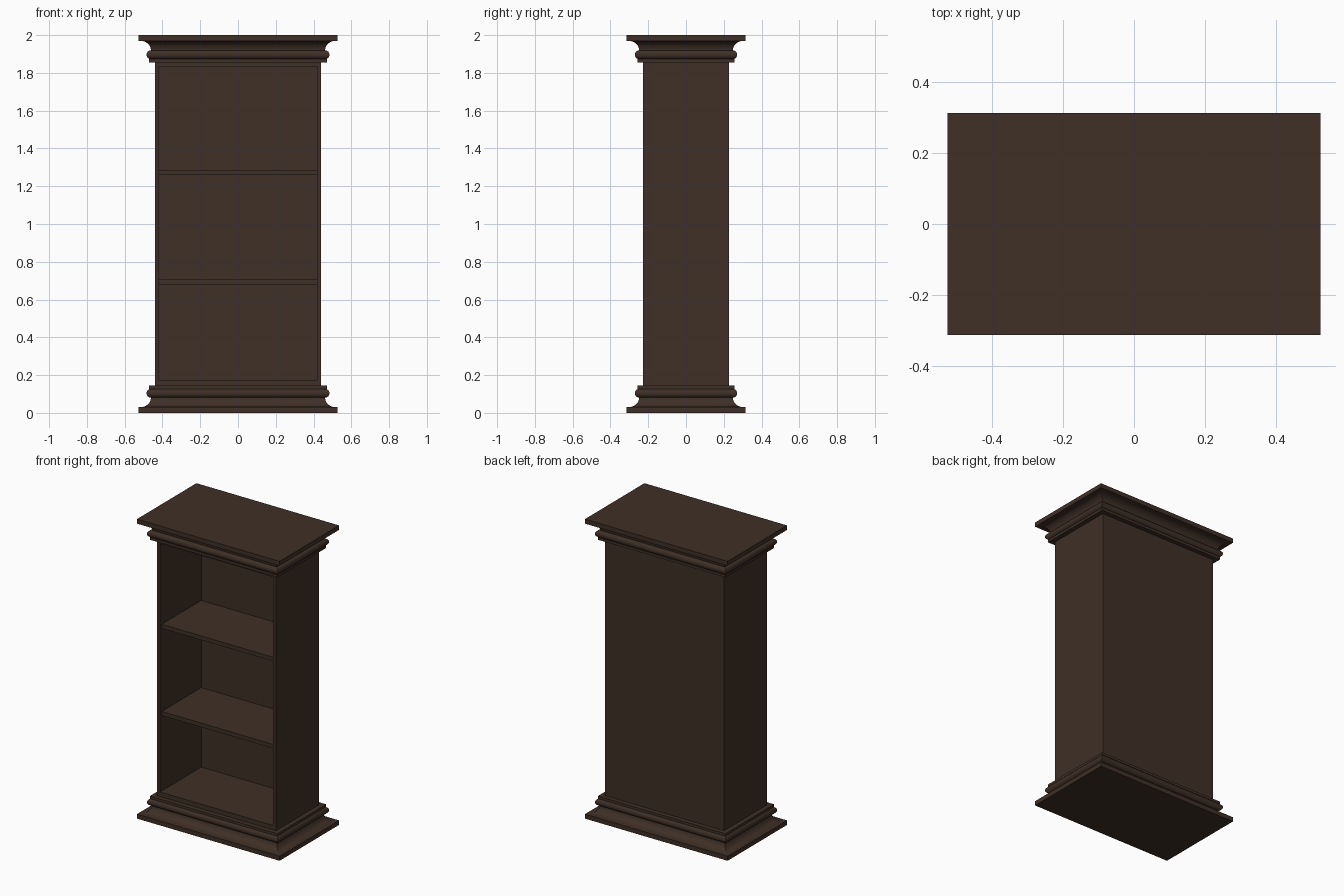
import bpy, bmesh, math

if "Cube" in bpy.data.objects:
    bpy.data.objects.remove(bpy.data.objects["Cube"])

wood = bpy.data.materials.new("dark_brown_wood")
wood.diffuse_color = (0.049, 0.029, 0.019, 1)
wood.use_nodes = True
wood.node_tree.nodes["Principled BSDF"].inputs["Base Color"].default_value = wood.diffuse_color

HX, HY, H = 0.44, 0.227, 2.0      # half width and half depth of the case, height


def loft(name, rings):
    """Skin a stack of four-cornered rings and cap both ends."""
    bm = bmesh.new()
    loops = [[bm.verts.new(p) for p in r] for r in rings]
    for a, b in zip(loops, loops[1:]):
        for i in range(4):
            j = (i + 1) % 4
            bm.faces.new((a[i], a[j], b[j], b[i]))
    bm.faces.new(loops[0])
    bm.faces.new(loops[-1])
    bmesh.ops.recalc_face_normals(bm, faces=bm.faces)
    me = bpy.data.meshes.new(name)
    bm.to_mesh(me)
    bm.free()
    me.materials.append(wood)
    ob = bpy.data.objects.new(name, me)
    bpy.context.collection.objects.link(ob)
    return ob


def flat_ring(hx, y0, y1, z):
    return [(-hx, y0, z), (hx, y0, z), (hx, y1, z), (-hx, y1, z)]


def upright_ring(hx, z0, z1, y):
    return [(-hx, y, z0), (hx, y, z0), (hx, y, z1), (-hx, y, z1)]


# Moulding profile as (overhang, height): plinth, cove, half-round, fillet
profile = [(0.087, 0), (0.087, 0.03)]
for i in range(9):
    t = i / 8 * math.pi / 2
    profile.append((0.077 - 0.056 * math.sin(t), 0.081 - 0.051 * math.cos(t)))
for i in range(1, 13):
    t = -math.pi / 2 + i / 12 * math.pi
    profile.append((0.022 + 0.022 * math.cos(t), 0.104 + 0.023 * math.sin(t)))
profile += [(0.031, 0.127), (0.031, 0.144)]

# Base and mirrored cornice
for name, place in (("base_moulding", lambda z: z), ("cornice_moulding", lambda z: H - z)):
    ob = loft(name, [flat_ring(HX + o, -HY - o, HY + o, place(z)) for o, z in profile])
    bpy.ops.object.select_all(action='DESELECT')
    ob.select_set(True)
    bpy.context.view_layer.objects.active = ob
    bpy.ops.object.shade_smooth_by_angle(angle=math.radians(30))

# Case, open at the front with a recessed interior
IX, BACK = 0.417, 0.208
loft("case", [upright_ring(HX, 0.144, H - 0.144, HY),
              upright_ring(HX, 0.144, H - 0.144, -HY),
              upright_ring(IX, 0.174, 1.833, -HY),
              upright_ring(IX, 0.174, 1.833, BACK)])

# Shelves
for i, z in enumerate((0.678, 1.260)):
    loft(f"shelf_{i + 1}", [flat_ring(IX, -HY + 0.018, BACK, z),
                            flat_ring(IX, -HY + 0.018, BACK, z + 0.027)])
